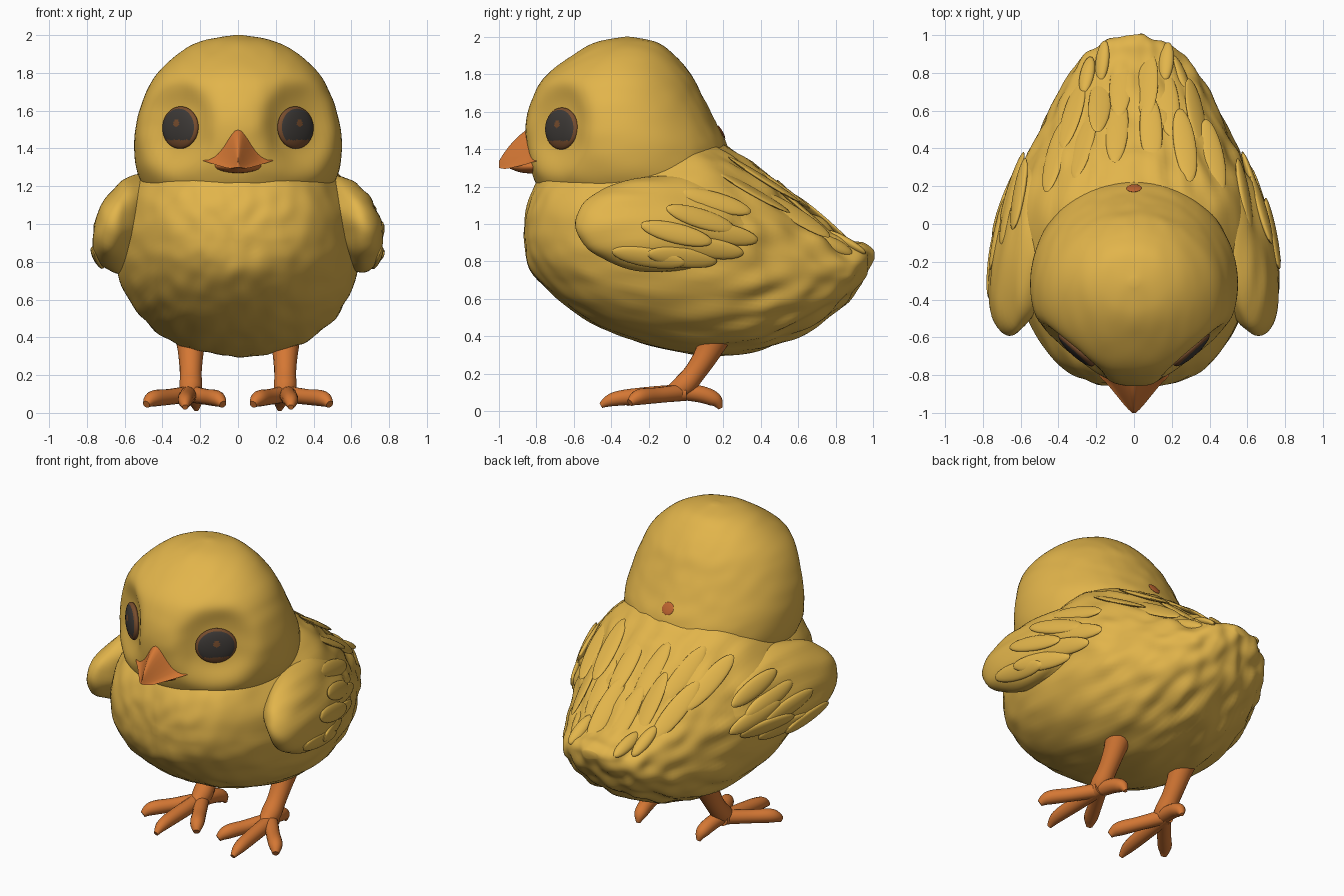
import bpy, bmesh, math
from mathutils import Vector, Matrix, noise
from mathutils.bvhtree import BVHTree

if "Cube" in bpy.data.objects:
    bpy.data.objects.remove(bpy.data.objects["Cube"])


def material(name, rgb):
    m = bpy.data.materials.new(name)
    m.use_nodes = True
    m.diffuse_color = (*rgb, 1)
    bsdf = next(n for n in m.node_tree.nodes if n.type == 'BSDF_PRINCIPLED')
    bsdf.inputs["Base Color"].default_value = (*rgb, 1)
    bsdf.inputs["Roughness"].default_value = 0.8
    return m


YELLOW = material("down_yellow", (0.76, 0.46, 0.07))
ORANGE = material("beak_orange", (0.66, 0.185, 0.034))
DARK = material("eye_dark", (0.048, 0.042, 0.038))
BROWN = material("eye_brown", (0.19, 0.075, 0.027))
RUST = material("spot_rust", (0.52, 0.13, 0.03))

# Centre and outward direction of each eye
SOCKETS = [(Vector((0.3 * s, -0.66, 1.51)), Vector((0.67 * s, -0.74, 0.03)).normalized())
           for s in (1, -1)]


def add_object(name, bm, *mats, down=0):
    """Store a mesh; a down depth adds streaky relief and eye sockets."""
    bmesh.ops.recalc_face_normals(bm, faces=bm.faces)
    bm.normal_update()
    if down:
        for v in bm.verts:
            c = v.co.copy()
            depth = down * (1 + 4 * min(max(c.y + 0.1, 0), 0.5))
            v.co += v.normal * depth * noise.noise(Vector((c.x * 13, c.y * 3.5, c.z * 11)))
            for centre, out in SOCKETS:
                v.co -= out * 0.095 * math.exp(-((c - centre).length / 0.21) ** 4)
    mesh = bpy.data.meshes.new(name)
    bm.to_mesh(mesh)
    bm.free()
    for m in mats:
        mesh.materials.append(m)
    mesh.shade_smooth()
    mesh.set_sharp_from_angle(angle=math.radians(60))
    obj = bpy.data.objects.new(name, mesh)
    bpy.context.collection.objects.link(obj)
    return obj


def resample(keys, steps):
    """Smooth curve through tuples of any length."""
    keys = [Vector(k) for k in keys]
    out = []
    for i in range(len(keys) - 1):
        b, c = keys[i], keys[i + 1]
        a, d = keys[max(i - 1, 0)], keys[min(i + 2, len(keys) - 1)]
        for j in range(steps):
            t = j / steps
            out.append(b + (c - a) * (t / 2) + (a * 2 - b * 5 + c * 4 - d) * (t * t / 2)
                       + (b * 3 - a - c * 3 + d) * (t ** 3 / 2))
    return out + [keys[-1]]


def skin(bm, rings):
    loops = [[bm.verts.new(p) for p in r] for r in rings]
    n = len(loops[0])
    for a, b in zip(loops, loops[1:]):
        for i in range(n):
            bm.faces.new((a[i], a[(i + 1) % n], b[(i + 1) % n], b[i]))
    bm.faces.new(loops[0])
    bm.faces.new(loops[-1])


def ring(power, n):
    def bend(v):
        return math.copysign(abs(v) ** (2 / power), v)
    angles = [2 * math.pi * i / n for i in range(n)]
    return [(bend(math.cos(a)), bend(math.sin(a))) for a in angles]


def loft(name, stations, section, axis, mat, down=0):
    """Stations hold position along axis, half width, low and high limits."""
    rings = []
    for p, w, lo, hi in resample(stations, 8):
        pts = [(u * w, (lo + hi) / 2 + v * (hi - lo) / 2) for u, v in section]
        rings.append([(x, p, q) if axis == 'Y' else (x, q, p) for x, q in pts])
    bm = bmesh.new()
    skin(bm, rings)
    return add_object(name, bm, mat, down=down)


def ellipsoid(name, matrix, radii, mat=YELLOW, detail=12, down=0):
    bm = bmesh.new()
    bmesh.ops.create_uvsphere(bm, u_segments=detail * 2, v_segments=detail, radius=1,
                              matrix=matrix @ Matrix.Diagonal((*radii, 1)))
    return add_object(name, bm, mat, down=down)


def tube(bm, points):
    """Tapered limb through points of (x, y, z, radius)."""
    path = resample(points, 6)
    rings = []
    for i, p in enumerate(path):
        t = (path[min(i + 1, len(path) - 1)] - path[max(i - 1, 0)]).to_3d()
        side = t.cross(Vector((0.1, 0.3, 1))).normalized()
        up = side.cross(t).normalized()
        rings.append([p.to_3d() + (side * u + up * v) * p.w for u, v in ring(2, 16)])
    skin(bm, rings)


# Body, from chest to tail
soft = [loft("body", [
    (-0.865, 0.02, 0.92, 0.97), (-0.84, 0.22, 0.77, 1.13), (-0.75, 0.39, 0.66, 1.28),
    (-0.6, 0.51, 0.53, 1.36), (-0.4, 0.60, 0.42, 1.42), (-0.15, 0.65, 0.34, 1.46),
    (0.08, 0.64, 0.30, 1.48), (0.3, 0.59, 0.31, 1.36), (0.5, 0.50, 0.36, 1.20),
    (0.7, 0.40, 0.46, 1.04), (0.86, 0.29, 0.59, 0.92), (0.95, 0.18, 0.71, 0.89),
    (1.0, 0.05, 0.81, 0.86)], ring(2.2, 120), 'Y', YELLOW, 0.008)]

# Head, from neck to crown
soft.append(loft("head", [
    (1.06, 0.30, -0.62, 0.12), (1.15, 0.45, -0.75, 0.20), (1.25, 0.525, -0.815, 0.24),
    (1.4, 0.55, -0.85, 0.225), (1.55, 0.535, -0.855, 0.155), (1.7, 0.485, -0.81, 0.08),
    (1.8, 0.425, -0.74, 0.025), (1.9, 0.32, -0.61, -0.06), (1.97, 0.19, -0.48, -0.15),
    (2.0, 0.02, -0.33, -0.29)], ring(2, 96), 'Z', YELLOW, 0.003))

# Wings, leaning out at the bottom and in at the rear
for s, side in ((1, "left"), (-1, "right")):
    turn = (Matrix.Rotation(math.radians(13 * s), 4, 'Z')
            @ Matrix.Rotation(math.radians(-20 * s), 4, 'Y'))
    soft.append(ellipsoid(side + "_wing", Matrix.Translation((0.565 * s, -0.11, 1.0)) @ turn,
                          (0.16, 0.49, 0.27), detail=32, down=0.012))

# Surface that the feathers, eyes and spot rest on
surface = bmesh.new()
for o in soft:
    surface.from_mesh(o.data)
tree = BVHTree.FromBMesh(surface)
surface.free()


def feather(name, origin, ray, flow, size):
    pos, n, _, _ = tree.ray_cast(Vector(origin), Vector(ray))
    t = Vector(flow) - n * n.dot(Vector(flow))
    t = (t.normalized() + 0.04 * n).normalized()
    b = t.cross(n).normalized()
    m = Matrix((b, t, b.cross(t))).transposed().to_4x4()
    m.translation = pos - n * 0.004
    ellipsoid(name, m, size)


# Feather rows on wings, back and tail
wing_rows = [(-0.2, 0.82), (-0.02, 0.82), (0.12, 0.87), (0.2, 0.95),
             (-0.05, 0.95), (0.08, 1.03), (0.16, 1.12)]
back_rows = [(0.09, 0.5), (0.27, 0.42), (0.42, 0.36), (0.18, 0.64), (0.33, 0.58),
             (0.07, 0.74)]
tail_tips = [(0.17, 0.86), (0.25, 0.79)]
for s, side in ((1, "left"), (-1, "right")):
    for y, z in wing_rows:
        feather(side + "_wing_feather", (2 * s, y, z), (-s, 0, 0), (0, 1, -0.2),
                (0.055, 0.2, 0.022))
    for x, y in back_rows:
        feather(side + "_back_feather", (x * s, y, 3), (0, 0, -1), (-0.5 * x * s, 1, -0.6),
                (0.06, 0.23, 0.015))
    for x, y in tail_tips:
        feather(side + "_tail_feather", (x * s, y, 3), (0, 0, -1), (0, 1, -0.2),
                (0.04, 0.12, 0.025))

# Eyes with a brown rim, lower crescent and glint
for (centre, out), side in zip(SOCKETS, ("left", "right")):
    pos = tree.ray_cast(centre + out, -out)[0]
    bm = bmesh.new()
    bmesh.ops.create_uvsphere(bm, u_segments=40, v_segments=40, radius=1)
    for f in bm.faces:
        c = f.calc_center_median()
        rim = math.hypot(c.x, c.y) > 0.87
        glint = math.hypot(c.x, c.y - 0.2) < 0.17
        f.material_index = int(rim or glint or c.y < -0.58)
    m = out.to_track_quat('Z', 'Y').to_matrix().to_4x4()
    m.translation = pos + out * 0.008
    bm.transform(m @ Matrix.Diagonal((0.125, 0.112, 0.035, 1)))
    add_object(side + "_eye", bm, DARK, BROWN)

# Beak
bell = [(i / 8, math.cos(math.pi * i / 8)) for i in range(-8, 9)]
bell += [(0.5, -1), (0, -1), (-0.5, -1)]
loft("upper_beak", [
    (-0.74, 0.20, 1.34, 1.54), (-0.80, 0.185, 1.335, 1.535), (-0.85, 0.14, 1.32, 1.505),
    (-0.91, 0.09, 1.305, 1.455), (-0.965, 0.045, 1.295, 1.39), (-1.0, 0.01, 1.30, 1.335)],
    bell, 'Y', ORANGE)
loft("lower_beak", [
    (-0.72, 0.14, 1.28, 1.36), (-0.80, 0.13, 1.27, 1.35), (-0.88, 0.085, 1.275, 1.34),
    (-0.94, 0.02, 1.295, 1.325)], ring(2, 24), 'Y', ORANGE)

# Legs with three front toes and one back toe
limbs = [
    [(0.25, 0.17, 0.43, 0.09), (0.25, 0.12, 0.32, 0.068), (0.25, 0.05, 0.21, 0.058),
     (0.25, -0.02, 0.13, 0.06), (0.25, -0.1, 0.09, 0.035)],
    [(0.26, 0.0, 0.10, 0.045), (0.27, -0.2, 0.085, 0.045), (0.28, -0.38, 0.065, 0.038),
     (0.28, -0.455, 0.03, 0.015)],
    [(0.25, -0.02, 0.10, 0.045), (0.36, -0.15, 0.085, 0.042), (0.45, -0.25, 0.075, 0.042),
     (0.485, -0.30, 0.045, 0.02)],
    [(0.25, -0.02, 0.10, 0.045), (0.17, -0.16, 0.085, 0.042), (0.11, -0.27, 0.075, 0.042),
     (0.08, -0.32, 0.045, 0.02)],
    [(0.25, -0.06, 0.11, 0.045), (0.235, 0.08, 0.09, 0.045), (0.225, 0.155, 0.06, 0.038),
     (0.22, 0.185, 0.015, 0.012)]]
for s, side in ((1, "left"), (-1, "right")):
    bm = bmesh.new()
    for pts in limbs:
        tube(bm, [(x * s, y, z, r) for x, y, z, r in pts])
    add_object(side + "_leg", bm, ORANGE)

# Small round spot on the nape
pos, n, _, _ = tree.ray_cast(Vector((0, 2, 1.49)), Vector((0, -1, 0)))
m = n.to_track_quat('Z', 'Y').to_matrix().to_4x4()
m.translation = pos + n * 0.002
ellipsoid("nape_spot", m, (0.04, 0.04, 0.007), RUST)
